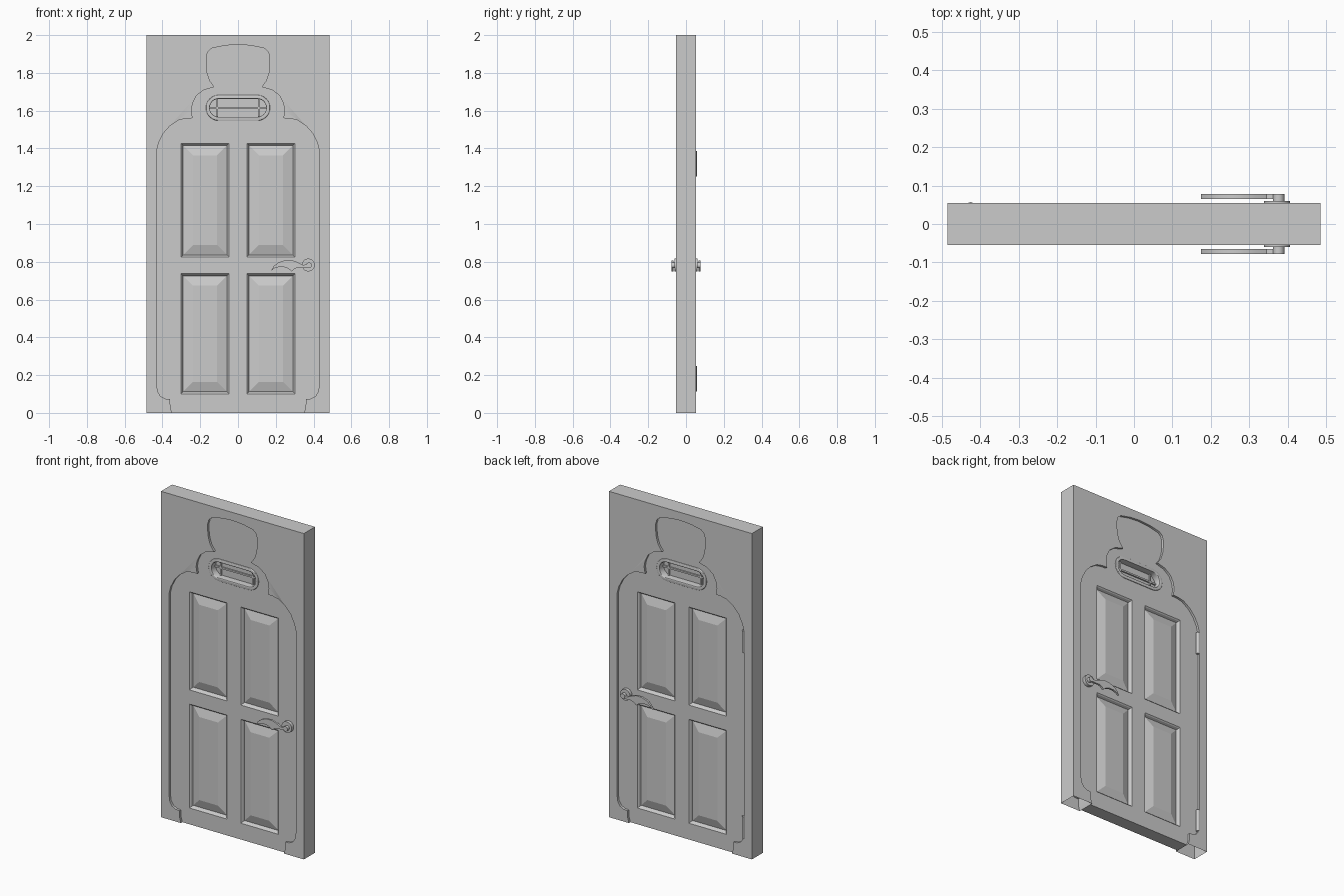
import bpy, bmesh, math
from mathutils import Matrix

if "Cube" in bpy.data.objects:
    bpy.data.objects.remove(bpy.data.objects["Cube"])

ROT = Matrix.Rotation(math.radians(90), 4, 'X')


def finish(name, bm, smooth=True):
    me = bpy.data.meshes.new(name)
    bm.to_mesh(me)
    bm.free()
    ob = bpy.data.objects.new(name, me)
    bpy.context.collection.objects.link(ob)
    bpy.ops.object.select_all(action='DESELECT')
    ob.select_set(True)
    bpy.context.view_layer.objects.active = ob
    if smooth:
        bpy.ops.object.shade_smooth_by_angle(angle=math.radians(30))
    return ob


def plate(name, loops, half, y=0.0, bevel=0.0, open_bottom=False):
    """Extrude x/z outlines (inner loops become holes) along y."""
    cu = bpy.data.curves.new(name + "_profile", 'CURVE')
    cu.dimensions = '2D'
    cu.fill_mode = 'BOTH'
    cu.extrude = half - bevel
    cu.bevel_depth = bevel
    cu.bevel_resolution = 2
    for pts in loops:
        sp = cu.splines.new('POLY')
        sp.points.add(len(pts) - 1)
        for p, (x, z) in zip(sp.points, pts):
            p.co = (x, z, 0, 1)
        sp.use_cyclic_u = True
    tmp = bpy.data.objects.new(name + "_profile", cu)
    me = bpy.data.meshes.new_from_object(tmp)
    bm = bmesh.new()
    bm.from_mesh(me)
    bpy.data.objects.remove(tmp)
    bpy.data.meshes.remove(me)
    bmesh.ops.transform(bm, matrix=Matrix.Translation((0, y, 0)) @ ROT, verts=bm.verts)
    bmesh.ops.remove_doubles(bm, verts=bm.verts, dist=1e-5)
    bmesh.ops.recalc_face_normals(bm, faces=bm.faces)
    if open_bottom:
        low = [f for f in bm.faces if all(v.co.z < 1e-4 for v in f.verts)]
        bmesh.ops.delete(bm, geom=low, context='FACES')
    return finish(name, bm)


def box(name, x0, x1, y0, y1, z0, z1):
    bm = bmesh.new()
    m = Matrix.Translation(((x0 + x1) / 2, (y0 + y1) / 2, (z0 + z1) / 2)) @ Matrix.Diagonal((x1 - x0, y1 - y0, z1 - z0, 1))
    bmesh.ops.create_cube(bm, size=1, matrix=m)
    return finish(name, bm, False)


def cylinder(name, r, length, centre, along_y, n=24):
    bm = bmesh.new()
    m = Matrix.Translation(centre) @ (ROT if along_y else Matrix())
    bmesh.ops.create_cone(bm, cap_ends=True, segments=n, radius1=r, radius2=r, depth=length, matrix=m)
    return finish(name, bm)


def stadium(hx, hz, cz, n=12):
    pts = []
    for s in (1, -1):
        for i in range(n + 1):
            a = math.pi * (i / n - 0.5)
            pts.append((s * (hx - hz + hz * math.cos(a)), cz + s * hz * math.sin(a)))
    return pts


def rect(x0, x1, z0, z1):
    return [(x0, z0), (x1, z0), (x1, z1), (x0, z1)]


# Door outline: right half from the bottom up, mirrored
half = [(0.35, 0), (0.358, 0.03), (0.36, 0.073), (0.385, 0.075), (0.41, 0.088), (0.425, 0.112),
        (0.431, 0.15), (0.431, 1.385), (0.42, 1.43), (0.395, 1.48), (0.36, 1.52), (0.315, 1.55),
        (0.275, 1.559), (0.24, 1.56), (0.247, 1.60), (0.24, 1.64), (0.22, 1.68), (0.18, 1.71),
        (0.125, 1.725), (0.15, 1.76), (0.163, 1.80), (0.168, 1.84), (0.168, 1.885), (0.16, 1.912),
        (0.14, 1.93), (0.07, 1.945)]
outline = half + [(0, 1.95)] + [(-x, z) for x, z in reversed(half)]

# Surrounding wall, open underneath
plate("wall_surround", [outline + [(-0.485, 0), (-0.485, 2), (0.485, 2), (0.485, 0)]], 0.054, open_bottom=True)

# Door slab with four panel holes and a window hole
FACE = 0.04
WZ = 1.615
panels = [(x, x + 0.255, z0, z1) for x in (-0.302, 0.047) for z0, z1 in ((0.1, 0.738), (0.825, 1.427))]
plate("door_slab", [outline, stadium(0.168, 0.066, WZ)] + [rect(*p) for p in panels], FACE)

# Raised panels, moulded on both sides
steps = [(0, FACE), (0.006, 0.034), (0.012, 0.020), (0.064, 0.036)]
for i, (x0, x1, z0, z1) in enumerate(panels):
    bm = bmesh.new()
    for s in (1, -1):
        rings = [[bm.verts.new((x, s * y, z)) for x, z in rect(x0 + d, x1 - d, z0 + d, z1 - d)] for d, y in steps]
        for a, b in zip(rings, rings[1:]):
            for k in range(4):
                f = [a[k], a[(k + 1) % 4], b[(k + 1) % 4], b[k]]
                bm.faces.new(f if s < 0 else f[::-1])
        bm.faces.new(rings[-1] if s < 0 else rings[-1][::-1])
    finish(f"raised_panel_{i + 1}", bm, False)

# Window rim, glass and bars
plate("window_rim", [stadium(0.166, 0.064, WZ), stadium(0.154, 0.052, WZ)], 0.045, bevel=0.004)
plate("window_glass", [stadium(0.16, 0.06, WZ)], 0.003)
box("window_bar_horizontal", -0.155, 0.155, -0.012, 0.012, WZ - 0.005, WZ + 0.005)
for x in (-0.11, 0.11):
    box("window_bar_vertical", x - 0.005, x + 0.005, -0.012, 0.012, WZ - 0.055, WZ + 0.055)

# Lever handles on both faces
lever = [(0.174, 0.752), (0.19, 0.778), (0.215, 0.797), (0.25, 0.808), (0.285, 0.808), (0.315, 0.798),
         (0.345, 0.783), (0.375, 0.789), (0.375, 0.772), (0.345, 0.768), (0.32, 0.770), (0.30, 0.763),
         (0.285, 0.748), (0.268, 0.763), (0.245, 0.772), (0.215, 0.772), (0.192, 0.765)]
for s, side in ((-1, "front"), (1, "back")):
    cylinder(f"handle_rose_{side}", 0.034, 0.022, (0.372, s * 0.049, 0.783), True, 32)
    cylinder(f"handle_hub_{side}", 0.015, 0.02, (0.376, s * 0.068, 0.781), True)
    plate(f"handle_lever_{side}", [lever], 0.006, y=s * 0.0715)

# Hinges on the back
for z in (0.18, 1.32):
    cylinder("hinge_barrel", 0.01, 0.135, (-0.425, 0.047, z), False, 16)
